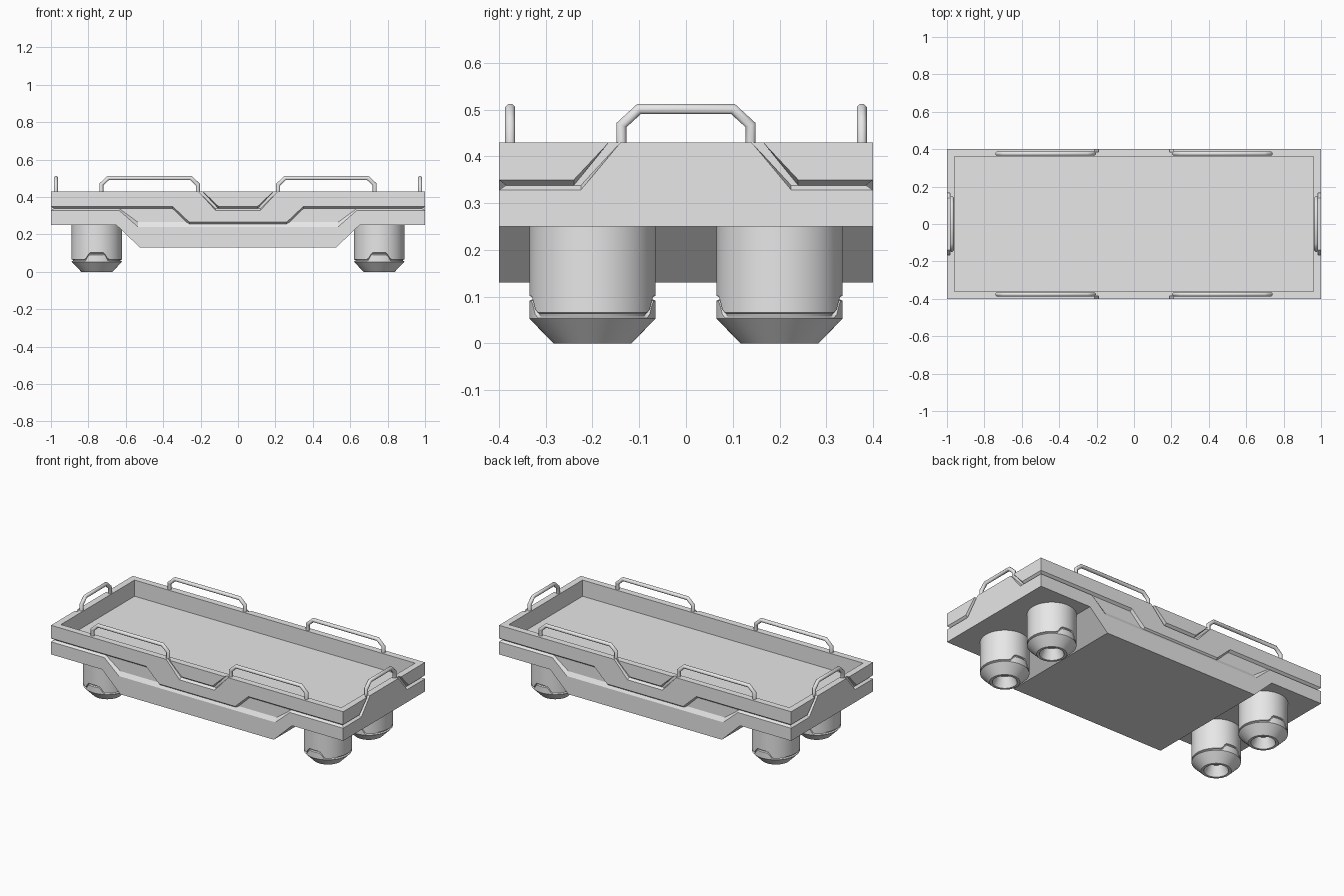
import bpy, bmesh, math
from mathutils import Matrix, Vector

if "Cube" in bpy.data.objects:
    bpy.data.objects.remove(bpy.data.objects["Cube"])

LENGTH, WIDTH = 1.0, 0.4      # half sizes
TOP, FLOOR, BASE, BELLY = 0.43, 0.33, 0.25, 0.13
DEPTH = 0.015                 # panel thickness over the core

grey = bpy.data.materials.new("light grey")
grey.use_nodes = True
grey.diffuse_color = (0.8, 0.8, 0.8, 1)
grey.node_tree.nodes["Principled BSDF"].inputs["Base Color"].default_value = grey.diffuse_color


def finish(name, bm, smooth=None):
    bmesh.ops.recalc_face_normals(bm, faces=bm.faces)
    mesh = bpy.data.meshes.new(name)
    bm.to_mesh(mesh)
    bm.free()
    mesh.materials.append(grey)
    obj = bpy.data.objects.new(name, mesh)
    bpy.context.collection.objects.link(obj)
    if smooth:
        bpy.ops.object.select_all(action="DESELECT")
        obj.select_set(True)
        bpy.context.view_layer.objects.active = obj
        bpy.ops.object.shade_smooth_by_angle(angle=math.radians(smooth))
    return obj


def loft(name, rings, turn=0, smooth=None):
    """Join closed rings of points in order and cap both ends."""
    bm = bmesh.new()
    loops = [[bm.verts.new(p) for p in ring] for ring in rings]
    for a, b in zip(loops, loops[1:]):
        for i in range(len(a)):
            j = (i + 1) % len(a)
            bm.faces.new((a[i], a[j], b[j], b[i]))
    bm.faces.new(loops[0])
    bm.faces.new(loops[-1])
    bmesh.ops.rotate(bm, verts=bm.verts, cent=(0, 0, 0), matrix=Matrix.Rotation(turn, 3, "Z"))
    return finish(name, bm, smooth)


def mirrored(half):
    return half + [(-p[0], *p[1:]) for p in reversed(half)]


def panel(name, points, half_span, offset, turn):
    """Hull plate from (across, height, bevel) points, bevelled towards the core."""
    limit = half_span - DEPTH
    front = [(u, -offset, z) for u, z, s in points]
    back = [(max(-limit, min(limit, u)), DEPTH - offset, z + s) for u, z, s in points]
    loft(name, [front, back], turn)


def box(name, x0, x1, y0, y1, z0, z1):
    loft(name, [[(x0, y0, z), (x1, y0, z), (x1, y1, z), (x0, y1, z)] for z in (z0, z1)])


# Core hull with the dropped belly
hull = mirrored([(LENGTH - DEPTH, FLOOR), (LENGTH - DEPTH, BASE), (0.65, BASE), (0.525, BELLY)])
loft("core_hull", [[(x, y, z) for x, z in hull] for y in (DEPTH - WIDTH, WIDTH - DEPTH)])

# Rim walls around the cargo bed
cx, cy, rim = LENGTH - DEPTH, WIDTH - DEPTH, 0.04
box("front_rim", -cx, cx, -cy, rim - WIDTH, FLOOR, TOP)
box("back_rim", -cx, cx, WIDTH - rim, cy, FLOOR, TOP)
box("right_rim", -cx, rim - LENGTH, rim - WIDTH, WIDTH - rim, FLOOR, TOP)
box("left_rim", LENGTH - rim, cx, rim - WIDTH, WIDTH - rim, FLOOR, TOP)

# Long side panels, separated by grooves
lower_side = mirrored([(0.535, 0.24, 0.025), (0.635, 0.328, 0.01), (LENGTH, 0.328, 0.01),
                       (LENGTH, BASE, 0), (0.65, BASE, 0), (0.525, BELLY, 0)])
upper_side = mirrored([(0.12, 0.328, 0.01), (0.212, TOP, 0), (LENGTH, TOP, 0),
                       (LENGTH, 0.35, -0.012), (0.35, 0.35, -0.012), (0.26, 0.265, -0.014)])
plug_side = mirrored([(0.19, TOP, 0), (0.105, 0.35, -0.012)])
for label, turn in (("front", 0), ("back", math.pi)):
    panel(label + "_lower_panel", lower_side, LENGTH, WIDTH, turn)
    panel(label + "_upper_panel", upper_side, LENGTH, WIDTH, turn)
    panel(label + "_centre_panel", plug_side, LENGTH, WIDTH, turn)

# End panels: a raised centre and two corner plates
lower_end = mirrored([(0.14, TOP, 0), (0.225, 0.328, 0.01), (WIDTH, 0.328, 0.01), (WIDTH, BASE, 0)])
corner = [(0.165, TOP, 0), (0.24, 0.35, -0.012), (WIDTH, 0.35, -0.012), (WIDTH, TOP, 0)]
for label, turn in (("left", math.pi / 2), ("right", -math.pi / 2)):
    panel(label + "_lower_panel", lower_end, WIDTH, LENGTH, turn)
    for side in (1, -1):
        panel(label + "_corner_panel", [(side * u, z, s) for u, z, s in corner], WIDTH, LENGTH, turn)


def handle(name, centre, half, offset, turn, radius=0.0115, sides=8):
    """Tube handle with mitred corners standing on the rim."""
    path = [Vector((centre + u, z)) for u, z in
            [(-half, 0.42), (-half, 0.467), (0.037 - half, 0.501),
             (half - 0.037, 0.501), (half, 0.467), (half, 0.42)]]
    rings = []
    for i, p in enumerate(path):
        before = (p - path[i - 1]).normalized() if i else Vector((0, 1))
        after = (path[i + 1] - p).normalized() if i < len(path) - 1 else before
        t = (before + after).normalized()
        n = Vector((-t.y, t.x)) * radius / t.dot(before)
        ring = []
        for k in range(sides):
            a = math.tau * (k + 0.5) / sides
            q = p + n * math.cos(a)
            ring.append((q.x, -offset + radius * math.sin(a), q.y))
        rings.append(ring)
    loft(name, rings, turn, 50)


for label, turn in (("front", 0), ("back", math.pi)):
    for side in (1, -1):
        handle(label + "_handle", side * 0.473, 0.258, 0.376, turn)
for label, turn in (("left", math.pi / 2), ("right", -math.pi / 2)):
    handle(label + "_handle", 0, 0.138, 0.974, turn)

# Thruster pods: (radius, height, whether the seam steps up round the tabs)
pod_profile = [(0.135, BASE, 0), (0.135, 0.066, 1), (0.128, 0.063, 1), (0.128, 0.059, 1),
               (0.135, 0.055, 1), (0.135, 0.053, 0), (0.083, 0, 0), (0.068, 0, 0), (0.045, 0.06, 0)]


def tab_rise(angle):
    off = math.degrees(math.acos(min(1, abs(math.sin(angle)))))
    return 0.036 * max(0, min(1, (27 - off) / 10))


for side, x in (("left", 0.755), ("right", -0.755)):
    for end, y in (("front", -0.2), ("back", 0.2)):
        angles = [math.tau * k / 72 for k in range(72)]
        loft(f"{end}_{side}_pod",
             [[(x + r * math.cos(a), y + r * math.sin(a), z + step * tab_rise(a)) for a in angles]
              for r, z, step in pod_profile], 0, 30)
